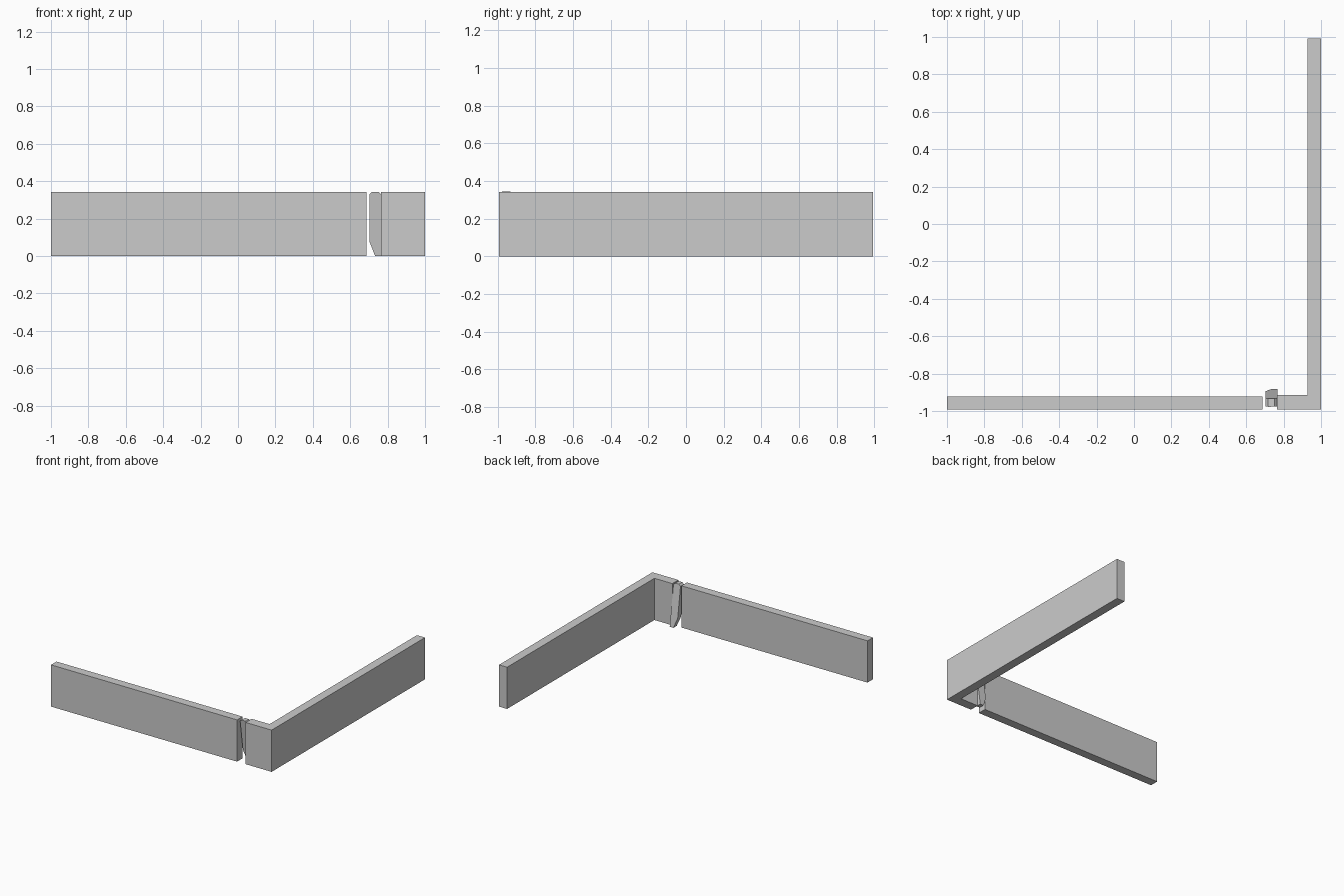
import bpy, bmesh

if "Cube" in bpy.data.objects:
    bpy.data.objects.remove(bpy.data.objects["Cube"])

H = 0.342  # wall height


def extrude(name, profile, offset, place):
    """Extrude a flat outline by offset, after mapping its points to 3D."""
    bm = bmesh.new()
    face = bm.faces.new([bm.verts.new(place(a, b)) for a, b in profile])
    res = bmesh.ops.extrude_face_region(bm, geom=[face])
    verts = [g for g in res["geom"] if isinstance(g, bmesh.types.BMVert)]
    bmesh.ops.translate(bm, verts=verts, vec=offset)
    bmesh.ops.recalc_face_normals(bm, faces=bm.faces)
    mesh = bpy.data.meshes.new(name)
    bm.to_mesh(mesh)
    bm.free()
    obj = bpy.data.objects.new(name, mesh)
    bpy.context.collection.objects.link(obj)
    return obj


def plan(x, y):
    return (x, y, 0)


# Straight wall along the front, left of the gap
extrude("front_wall",
        [(-1, -0.993), (0.687, -0.993), (0.687, -0.922), (-1, -0.922)],
        (0, 0, H), plan)

# L-shaped wall turning the corner and running to the back
extrude("corner_wall",
        [(0.765, -0.993), (1, -0.993), (1, 0.993), (0.927, 0.993),
         (0.927, -0.915), (0.765, -0.915)],
        (0, 0, H), plan)

# Slim gate slab in the gap, leaning so its foot swings backward
extrude("gate_slab",
        [(0.733, 0), (0.766, 0), (0.766, 0.328), (0.752, 0.342),
         (0.717, 0.343), (0.702, 0.33), (0.702, 0.08)],
        (0, 0.044, 0),
        lambda x, z: (x, -0.927 - 0.05 * z / H, z))
